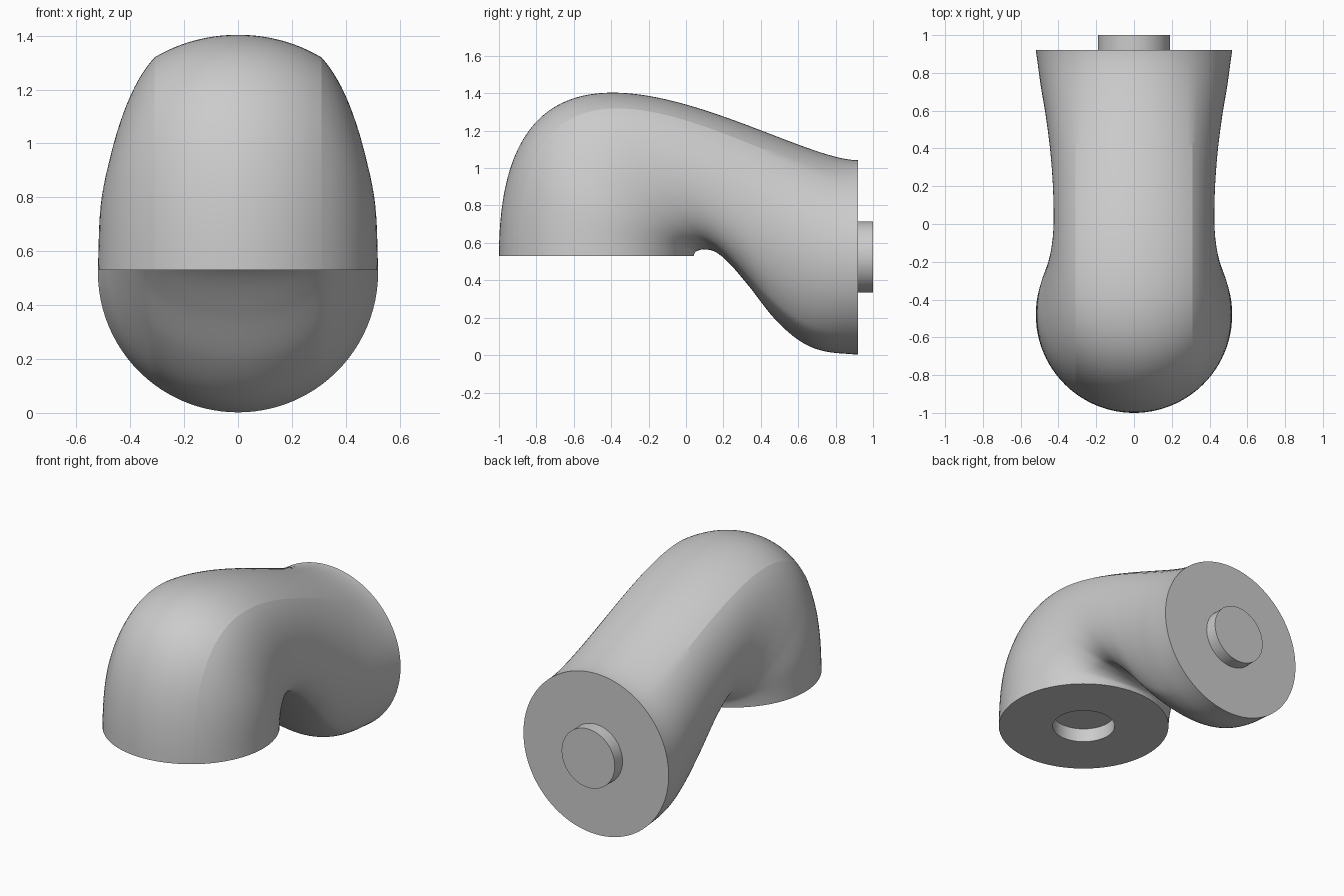
import bpy, bmesh, math
from mathutils import Vector

if "Cube" in bpy.data.objects:
    bpy.data.objects.remove(bpy.data.objects["Cube"])

R = 0.52            # radius of both end circles
FLAT = 0.31         # half width of the circular top/bottom strips
A = math.asin(FLAT / R)
SAG = R - R * math.cos(A)
RINGS = 90
HOLE_R = 0.19


def bezier(p, t):
    u = 1 - t
    return p[0]*u**3 + 3*p[1]*u*u*t + 3*p[2]*u*t*t + p[3]*t**3


def spline(p, t):
    """Catmull-Rom curve through evenly timed points."""
    n = len(p) - 1
    i = min(int(t * n), n - 1)
    f = t * n - i
    b, c = p[i], p[i+1]
    a = p[i-1] if i > 0 else b*2 - c
    d = p[i+2] if i < n - 1 else c*2 - b
    return 0.5 * (b*2 + (c - a)*f + (a*2 - b*5 + c*4 - d)*f*f
                  + (b*3 - a - c*3 + d)*f**3)


# outer rail, inner rail (y, z) and half widths along the bend
outer = [Vector(v) for v in [(-1, .53), (-1, 2.13), (.49, 1.042), (.92, 1.042)]]
inner = [Vector(v) for v in [(.04, .53), (.055, .555), (.1, .565), (.16, .55),
                             (.235, .487), (.34, .364), (.475, .193),
                             (.61, .075), (.74, .021), (.92, .002)]]
widths = [.52, .51, .477, .447, .428, .427, .44, .465, .495, .52]

# angles around a section, with vertices exactly on the strip borders
NT, NS = 22, 28
spans = [(-A, A, NT), (A, math.pi - A, NS),
         (math.pi - A, math.pi + A, NT), (math.pi + A, 2*math.pi - A, NS)]
angles = [a + (b - a)*i/n for a, b, n in spans for i in range(n)]
N = len(angles)


def section(t):
    top, bot = bezier(outer, t), spline(inner, t)
    mid, h = (top + bot) / 2, (top - bot).length
    up = (top - bot).normalized()
    k = (spline(widths, t) - FLAT) / (R - FLAT)
    s = (h/2 - SAG) / (R - SAG)
    pts = []
    for a in angles:
        x, v = R*math.sin(a), R*math.cos(a)
        if abs(x) > FLAT:
            x = math.copysign(FLAT + (abs(x) - FLAT)*k, x)
            v *= s
        else:
            v = math.copysign(h/2 - R + abs(v), v)
        p = mid + up*v
        pts.append((x, p.x, p.y))
    return pts


# bent body with a blind hole in its lower face
bm = bmesh.new()


def ring(pts):
    return [bm.verts.new(p) for p in pts]


def circle(z):
    return [(HOLE_R*math.sin(a), -.48 + -HOLE_R*math.cos(a), z) for a in angles]


loops = [ring(circle(.62)), ring(circle(.53))]
loops += [ring(section(i / RINGS)) for i in range(RINGS + 1)]
for p, q in zip(loops, loops[1:]):
    for i in range(N):
        j = (i + 1) % N
        bm.faces.new((p[i], p[j], q[j], q[i]))
bm.faces.new(loops[0])
bm.faces.new(loops[-1])
bmesh.ops.recalc_face_normals(bm, faces=bm.faces[:])

# soft crease along the borders of the outer strip
for p, q in zip(loops[2:], loops[3:70]):
    for i in (0, NT):
        bm.edges.get((p[i], q[i])).smooth = False

mesh = bpy.data.meshes.new("elbow_body")
bm.to_mesh(mesh)
bm.free()
body = bpy.data.objects.new("elbow_body", mesh)
bpy.context.collection.objects.link(body)

# round peg on the back face
bpy.ops.mesh.primitive_cylinder_add(vertices=96, radius=HOLE_R, depth=.1,
                                    location=(0, .95, .524),
                                    rotation=(math.pi/2, 0, 0))
peg = bpy.context.object
peg.name = "connector_peg"

for ob in (body, peg):
    bpy.ops.object.select_all(action='DESELECT')
    ob.select_set(True)
    bpy.context.view_layer.objects.active = ob
    bpy.ops.object.shade_smooth_by_angle(angle=math.radians(35), keep_sharp_edges=True)
